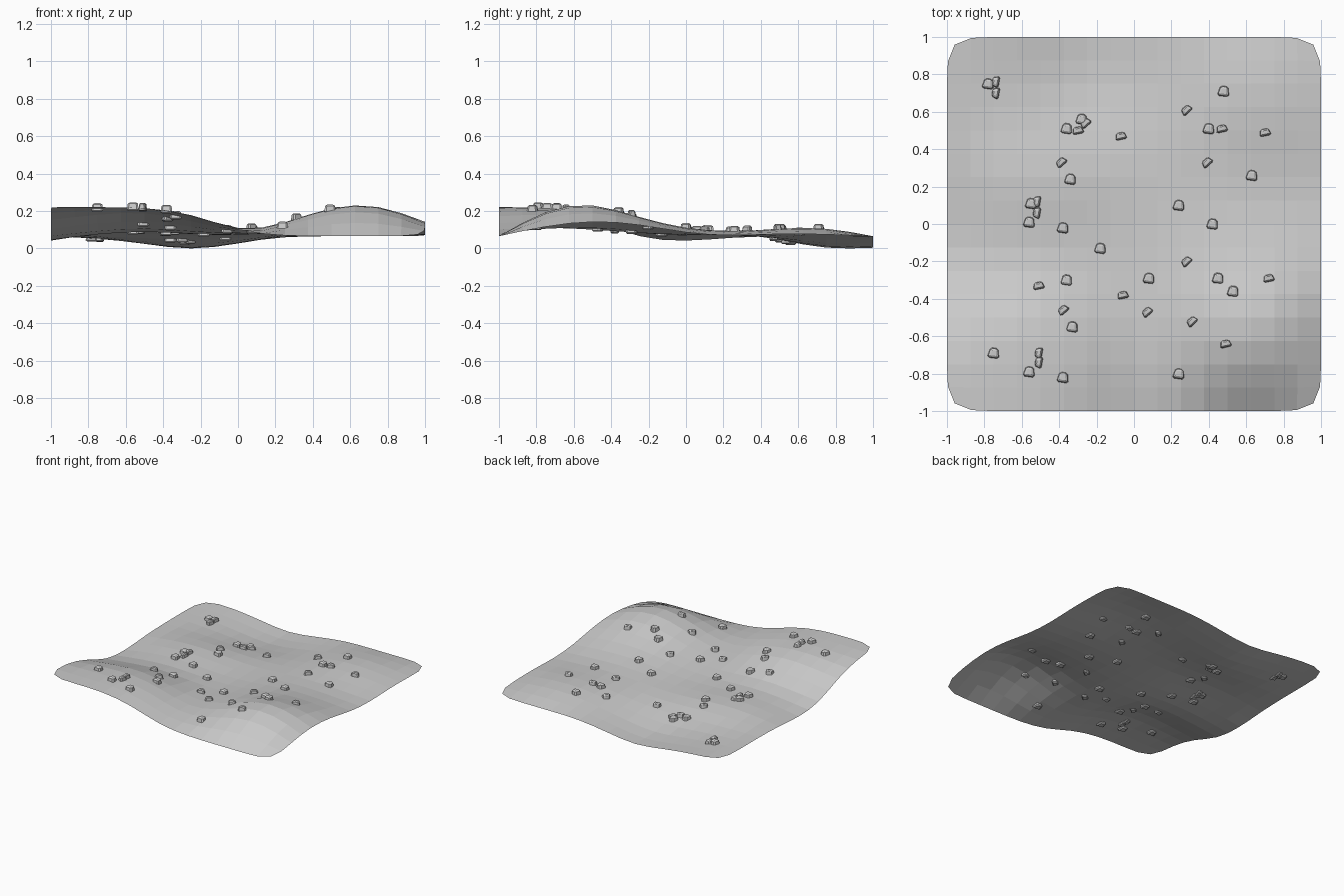
import bpy, bmesh, math
from mathutils import Vector, Matrix
from mathutils.bvhtree import BVHTree

if "Cube" in bpy.data.objects:
    bpy.data.objects.remove(bpy.data.objects["Cube"])

# Ground heights in hundredths, rows from front to back, left to right
HEIGHTS = [
    "22 22 22 18 9 6.5 6.5 6.5 6.5",
    "22 22 22 20 9 12 21 22 12",
    "16 20 22 15 8 14 25 26 15",
    "5 7 9 8 7.5 11 16 17 13",
    "3.5 8 9 7 6.5 9 11 10 8",
    "6 10 11.5 9 7 8.5 9 7.5 6.5",
    "6.5 6 5 4.5 5.5 8.5 11 11 8",
    "6.5 5 2 -2 2 7 12 11 7.5",
    "6.5 6 3 -1 3 6.5 6.5 6.5 6.5",
]

# Ground sheet: coarse grid, smoothed once, faceted
bm = bmesh.new()
grid = [[bm.verts.new((-1 + i * 0.25, -1 + j * 0.25, float(h) / 100))
         for i, h in enumerate(row.split())] for j, row in enumerate(HEIGHTS)]
for j in range(8):
    for i in range(8):
        bm.faces.new((grid[j][i], grid[j][i + 1], grid[j + 1][i + 1], grid[j + 1][i]))
mesh = bpy.data.meshes.new("ground")
bm.to_mesh(mesh)
bm.free()
ground = bpy.data.objects.new("ground", mesh)
bpy.context.collection.objects.link(ground)
sub = ground.modifiers.new("smooth", 'SUBSURF')
sub.levels = sub.render_levels = 1
bpy.context.view_layer.objects.active = ground
ground.select_set(True)
bpy.ops.object.modifier_apply(modifier="smooth")
low = min(v.co.z for v in ground.data.vertices)
for v in ground.data.vertices:
    v.co.z -= low
for p in ground.data.polygons:
    p.use_smooth = False

gb = bmesh.new()
gb.from_mesh(ground.data)
tree = BVHTree.FromBMesh(gb)


def stone_mesh(name, sx, sy, sz, angle):
    """Chipped block, narrower at the top and on one side."""
    b = bmesh.new()
    bmesh.ops.create_cube(b, size=1)
    for v in b.verts:
        if v.co.z > 0:
            v.co.x *= 0.8
            v.co.y *= 0.75
        if v.co.y > 0:
            v.co.x *= 0.65
    bmesh.ops.bevel(b, geom=b.edges[:], offset=0.15, segments=1, affect='EDGES')
    b.transform(Matrix.Rotation(math.radians(angle), 4, 'Z') @ Matrix.Diagonal((sx, sy, sz, 1)))
    m = bpy.data.meshes.new(name)
    b.to_mesh(m)
    b.free()
    return m


def scatter(name, size, angle, spots):
    m = stone_mesh(name, *size, angle)
    for n, (x, y) in enumerate(spots):
        hit, normal, _, _ = tree.ray_cast(Vector((x, y, 2)), Vector((0, 0, -1)))
        o = bpy.data.objects.new(f"{name}_{n + 1}", m)
        o.location = (x, y, max(hit.z + 0.007, size[2] / 2))
        bpy.context.collection.objects.link(o)


# Broad stones
scatter("broad_stone", (0.07, 0.06, 0.046), -8, [
    (-.36, .51), (-.28, .56), (-.34, .24), (-.56, .01), (-.38, -.02), (-.18, -.13),
    (-.36, -.3), (-.33, -.55), (-.75, -.69), (-.56, -.79), (-.38, -.82), (.08, -.29),
    (.24, .1), (.42, 0), (.4, .51), (.48, .71), (.63, .26), (.45, -.29), (.53, -.36),
    (.24, -.8), (-.55, .11), (-.78, .75)])

# Narrow stones, in three directions
NARROW = (0.07, 0.042, 0.044)
scatter("crosswise_stone", NARROW, 12, [
    (-.3, .5), (-.07, .47), (-.51, -.33), (-.06, -.38), (.47, .51), (.7, .49),
    (.72, -.29), (.49, -.64)])
scatter("slanted_stone", NARROW, 42, [
    (-.26, .54), (-.39, .33), (-.38, -.46), (.07, -.47), (.31, -.52), (.28, -.2),
    (.39, .33), (.28, .61)])
scatter("lengthwise_stone", NARROW, 80, [
    (-.74, .7), (-.74, .76), (-.52, .06), (-.52, .12), (-.51, -.69), (-.51, -.74)])
gb.free()
